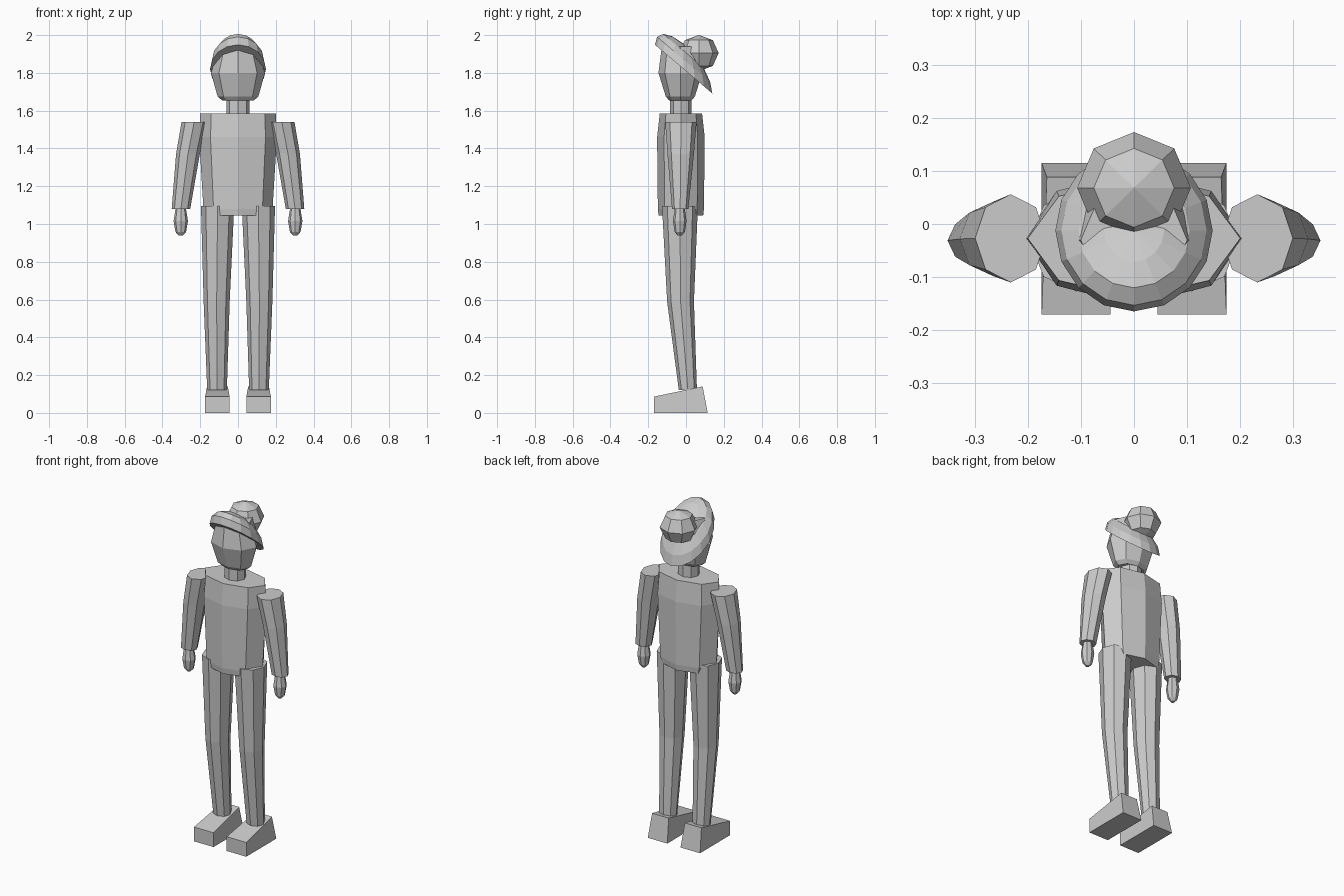
import bpy, bmesh, math
from mathutils import Vector

cube = bpy.data.objects.get("Cube")
if cube:
    bpy.data.objects.remove(cube, do_unlink=True)

grey = bpy.data.materials.new("plain grey")
grey.use_nodes = True
COLOUR = (0.6, 0.6, 0.6, 1)
grey.diffuse_color = COLOUR
grey.node_tree.nodes["Principled BSDF"].inputs["Base Color"].default_value = COLOUR


def finish(name, bm):
    bmesh.ops.recalc_face_normals(bm, faces=bm.faces)
    mesh = bpy.data.meshes.new(name)
    bm.to_mesh(mesh)
    bm.free()
    mesh.materials.append(grey)
    obj = bpy.data.objects.new(name, mesh)
    bpy.context.collection.objects.link(obj)
    return obj


def loft(name, rings, sides=8, side=1):
    """Capped stack of elliptical rings: (x, y, z, x radius, y radius)."""
    bm = bmesh.new()
    loops = []
    for x, y, z, rx, ry in rings:
        angles = [2 * math.pi * i / sides for i in range(sides)]
        loops.append([bm.verts.new((side * (x + rx * math.cos(a)), y + ry * math.sin(a), z))
                      for a in angles])
    for low, high in zip(loops, loops[1:]):
        for i in range(sides):
            j = (i + 1) % sides
            bm.faces.new((low[i], low[j], high[j], high[i]))
    bm.faces.new(loops[0])
    bm.faces.new(loops[-1])
    return finish(name, bm)


# Torso, neck and head
Y = -0.027
loft("torso", [(0, Y, 1.045, 0.17, 0.118), (0, Y, 1.08, 0.183, 0.122),
               (0, Y, 1.46, 0.206, 0.126), (0, Y, 1.585, 0.2, 0.112)])
loft("neck", [(0, Y, 1.57, 0.062, 0.057), (0, Y, 1.68, 0.062, 0.057)])
loft("head", [(0, -0.03, 1.655, 0.085, 0.06), (0, -0.03, 1.675, 0.108, 0.077),
              (0, -0.03, 1.8, 0.143, 0.116), (0, -0.03, 1.94, 0.1, 0.098)])

# Hair cap: half dome slanted down towards the back
bm = bmesh.new()
bmesh.ops.create_uvsphere(bm, u_segments=16, v_segments=8, radius=1)
bmesh.ops.delete(bm, geom=[v for v in bm.verts if v.co.z < -0.01], context='VERTS')
bmesh.ops.holes_fill(bm, edges=[e for e in bm.edges if e.is_boundary], sides=0)
for v in bm.verts:
    x, y, z = v.co
    v.co = Vector((0.148 * x, 0.152 * y - 0.0125, 1.82 + 0.134 * z - 0.129 * y))
finish("hair_cap", bm)

# Hair bun
bm = bmesh.new()
bmesh.ops.create_uvsphere(bm, u_segments=8, v_segments=4, radius=1)
for v in bm.verts:
    v.co = Vector((0.107 * v.co.x, 0.068 + 0.105 * v.co.y, 1.905 + 0.096 * v.co.z))
finish("hair_bun", bm)

# Limbs on both sides
for label, s in (("left", 1), ("right", -1)):
    loft(label + "_arm", [(0.302, -0.031, 1.08, 0.049, 0.043),
                          (0.265, -0.028, 1.37, 0.063, 0.07),
                          (0.232, -0.027, 1.54, 0.067, 0.083)], side=s)
    loft(label + "_hand", [(0.303, -0.033, 0.938, 0.01, 0.01),
                           (0.303, -0.033, 0.958, 0.028, 0.027),
                           (0.303, -0.033, 1.015, 0.038, 0.036),
                           (0.303, -0.033, 1.085, 0.027, 0.026)], side=s)
    loft(label + "_leg", [(0.111, 0.01, 0.12, 0.052, 0.048),
                          (0.113, -0.029, 0.59, 0.069, 0.071),
                          (0.108, -0.032, 1.095, 0.088, 0.095)], side=s)
    # Wedge foot, lower at the toe and narrower at the heel top
    bm = bmesh.new()
    bmesh.ops.create_cube(bm, size=2)
    for v in bm.verts:
        x, y, z = v.co
        top, back = z > 0, y > 0
        half = 0.055 if top and back else 0.065
        depth = (0.088 if top else 0.115) if back else -0.17
        height = (0.14 if back else 0.086) if top else 0
        v.co = Vector((s * 0.109 + x * half, depth, height))
    finish(label + "_foot", bm)
